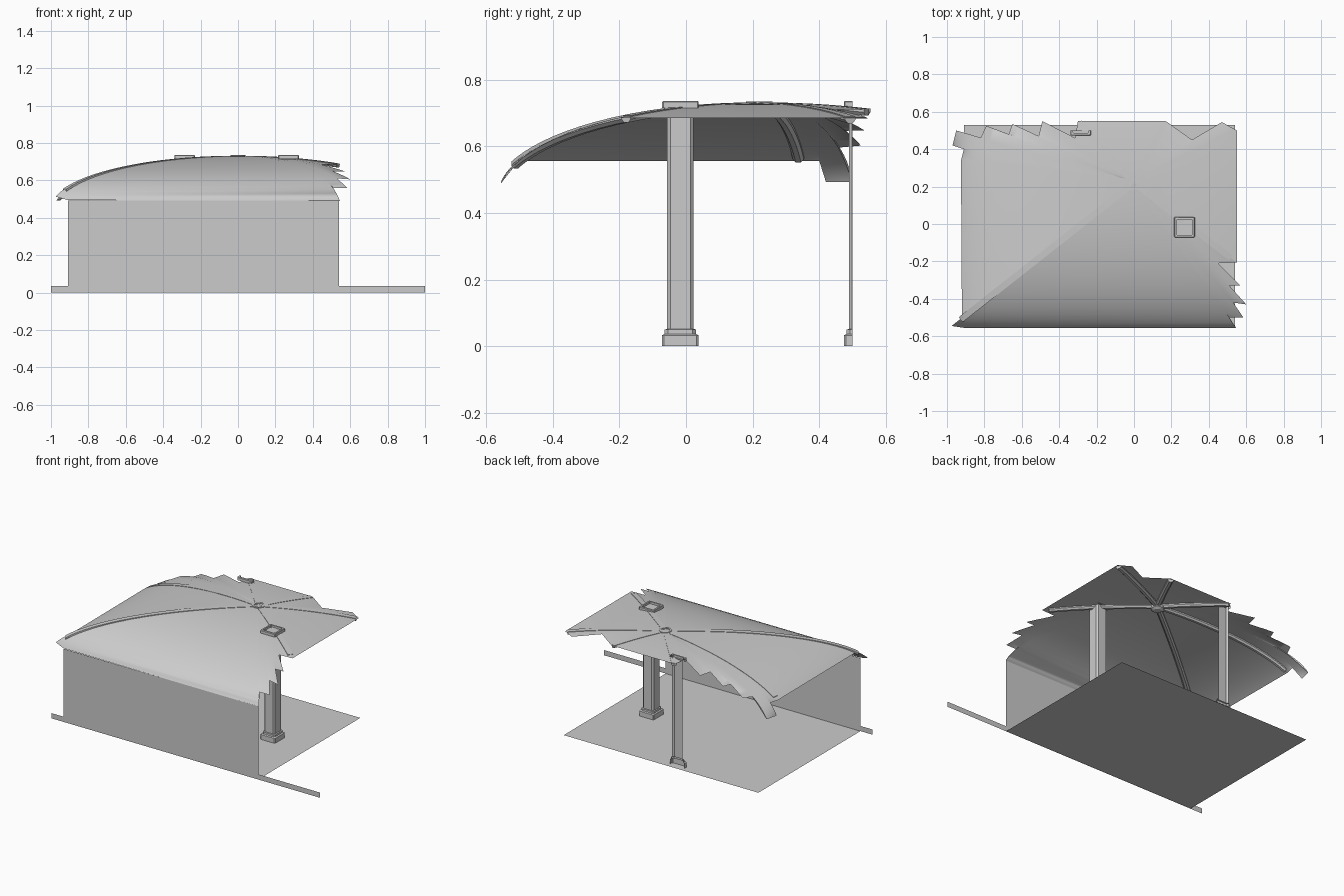
import bpy, bmesh, math
from mathutils import Vector

if "Cube" in bpy.data.objects:
    bpy.data.objects.remove(bpy.data.objects["Cube"])

AX, AY, TOP, RISE = 0.0, 0.22, 0.73, 0.28   # vault crown


def height(r):
    return TOP - RISE * (1 - math.sqrt(1 - min(r, 0.99) ** 2))


def add_object(name, bm, smooth=None):
    bmesh.ops.remove_doubles(bm, verts=bm.verts, dist=1e-5)
    bmesh.ops.recalc_face_normals(bm, faces=bm.faces)
    me = bpy.data.meshes.new(name)
    bm.to_mesh(me)
    bm.free()
    ob = bpy.data.objects.new(name, me)
    bpy.context.collection.objects.link(ob)
    if smooth:
        bpy.ops.object.select_all(action='DESELECT')
        ob.select_set(True)
        bpy.context.view_layer.objects.active = ob
        bpy.ops.object.shade_smooth_by_angle(angle=math.radians(smooth))
    return ob


def quad(name, pts):
    bm = bmesh.new()
    bm.faces.new([bm.verts.new(p) for p in pts])
    return add_object(name, bm)


def loft(bm, rings, closed=True):
    rows = [[bm.verts.new(p) for p in ring] for ring in rings]
    n = len(rows[0])
    for a, b in zip(rows, rows[1:]):
        for i in range(n if closed else n - 1):
            j = (i + 1) % n
            bm.faces.new((a[i], a[j], b[j], b[i]))
    return rows


# Ribs: plan offset from the crown, and normalised fall along that line
SE, SW, W = (0.53, -0.41, 0.525), (-0.95, -0.75, 0.955), (-0.925, 0.12, 0.925)
N2, N1, NE = (-0.30, 0.33, 0.37), (0.17, 0.33, 0.37), (0.55, 0.28, 0.54)

# Vault webs: two bounding ribs and the torn outer edge in plan
webs = [
    (SE, SW, [(.55, -.206), (.45, -.21), (.57, -.33), (.51, -.33), (.60, -.43), (.53, -.42),
              (.585, -.50), (.51, -.50), (.545, -.555), (-.91, -.555), (-.975, -.545), (-.92, -.507)]),
    (SW, W, [(-.92, -.507), (-.925, .34)]),
    (W, N2, [(-.925, .34), (-.91, .40), (-.97, .42), (-.95, .50), (-.82, .46), (-.79, .525), (-.67, .48),
             (-.65, .535), (-.51, .47), (-.49, .55), (-.315, .46), (-.30, .55)]),
    (N2, N1, [(-.30, .55), (.17, .55)]),
    (N1, NE, [(.17, .55), (.31, .45), (.47, .545), (.55, .50)]),
    (NE, SE, [(.55, .50), (.55, -.206)]),
]
bm = bmesh.new()
STEPS = 18
for a, b, edge in webs:
    det = a[0] * b[1] - a[1] * b[0]
    rings = []
    for k in range(STEPS + 1):
        t = math.sin(math.pi / 2 * k / STEPS) if k else 0.001
        ring = []
        for x, y in edge:
            dx, dy = (x - AX) * t, (y - AY) * t
            u = (dx * b[1] - dy * b[0]) / det
            v = (a[0] * dy - a[1] * dx) / det
            ring.append((AX + dx, AY + dy, height(u * a[2] + v * b[2])))
        rings.append(ring)
    loft(bm, rings, closed=False)
add_object("vault_webs", bm, 40)

# Moulded ribs under the groins
PROFILE = [(-.017, .002), (-.017, -.009), (-.008, -.019), (.008, -.019), (.017, -.009), (.017, .002)]
for i, (dx, dy, r) in enumerate((SE, SW, W, N2, N1, NE)):
    side = Vector((-dy, dx, 0)).normalized()
    rings = []
    for k in range(19):
        t = 0.03 + 0.945 * math.sin(math.pi / 2 * k / 18)
        c = Vector((AX + dx * t, AY + dy * t, height(r * t)))
        rings.append([c + side * s + Vector((0, 0, h)) for s, h in PROFILE])
    bm = bmesh.new()
    rows = loft(bm, rings)
    bm.faces.new(rows[0])
    bm.faces.new(rows[-1])
    add_object(f"vault_rib_{i + 1}", bm, 30)

# Round boss at the crown
bm = bmesh.new()
rows = loft(bm, [[(AX + r * math.cos(q * math.tau / 16), AY + r * math.sin(q * math.tau / 16), z)
                  for q in range(16)]
                 for r, z in ((.025, .695), (.04, .705), (.04, .735), (.028, .735), (.028, .728))])
bm.faces.new(rows[0])
bm.faces.new(rows[-1])
add_object("crown_boss", bm, 30)


def octagon(cx, cy, h, c, z):
    pts = [(h, -h + c), (h, h - c), (h - c, h), (-h + c, h),
           (-h, h - c), (-h, -h + c), (-h + c, -h), (h - c, -h)]
    return [(cx + x, cy + y, z) for x, y in pts]


# Columns: stepped base, chamfered shaft, hollow square cap above the web
SHAFT = [(.055, .006, 0), (.055, .006, .033), (.047, .010, .037), (.047, .010, .05), (.040, .010, .052), (.040, .010, .72)]
CAP = [(.055, .004, .715), (.055, .004, .733), (.052, .004, .736), (.042, .004, .736), (.042, .004, .722)]


def column(name, cx, cy, cut_y=None):
    for part, spec in (("column", SHAFT), ("cap", CAP)):
        bm = bmesh.new()
        rows = loft(bm, [octagon(cx, cy, h, c, z) for h, c, z in spec])
        if part == "cap":
            bm.faces.new(rows[-1])
        if cut_y is not None:   # only the room-facing sliver remains
            bmesh.ops.bisect_plane(bm, geom=bm.verts[:] + bm.edges[:] + bm.faces[:],
                                   plane_co=(0, cut_y, 0), plane_no=(0, 1, 0), clear_outer=True)
        add_object(f"{name}_{part}", bm)


column("right", 0.27, -0.017)
column("back", -0.285, 0.529, 0.5)

# Floor, front wall and skirting strip
quad("floor", [(-.91, -.555, 0), (.54, -.555, 0), (.54, .53, 0), (-.91, .53, 0)])
quad("front_wall", [(-.91, -.555, 0), (.54, -.555, 0), (.54, -.555, .492), (-.91, -.555, .492)])
quad("skirting", [(-1, -.556, 0), (1, -.556, 0), (1, -.556, .035), (-1, -.556, .035)])
